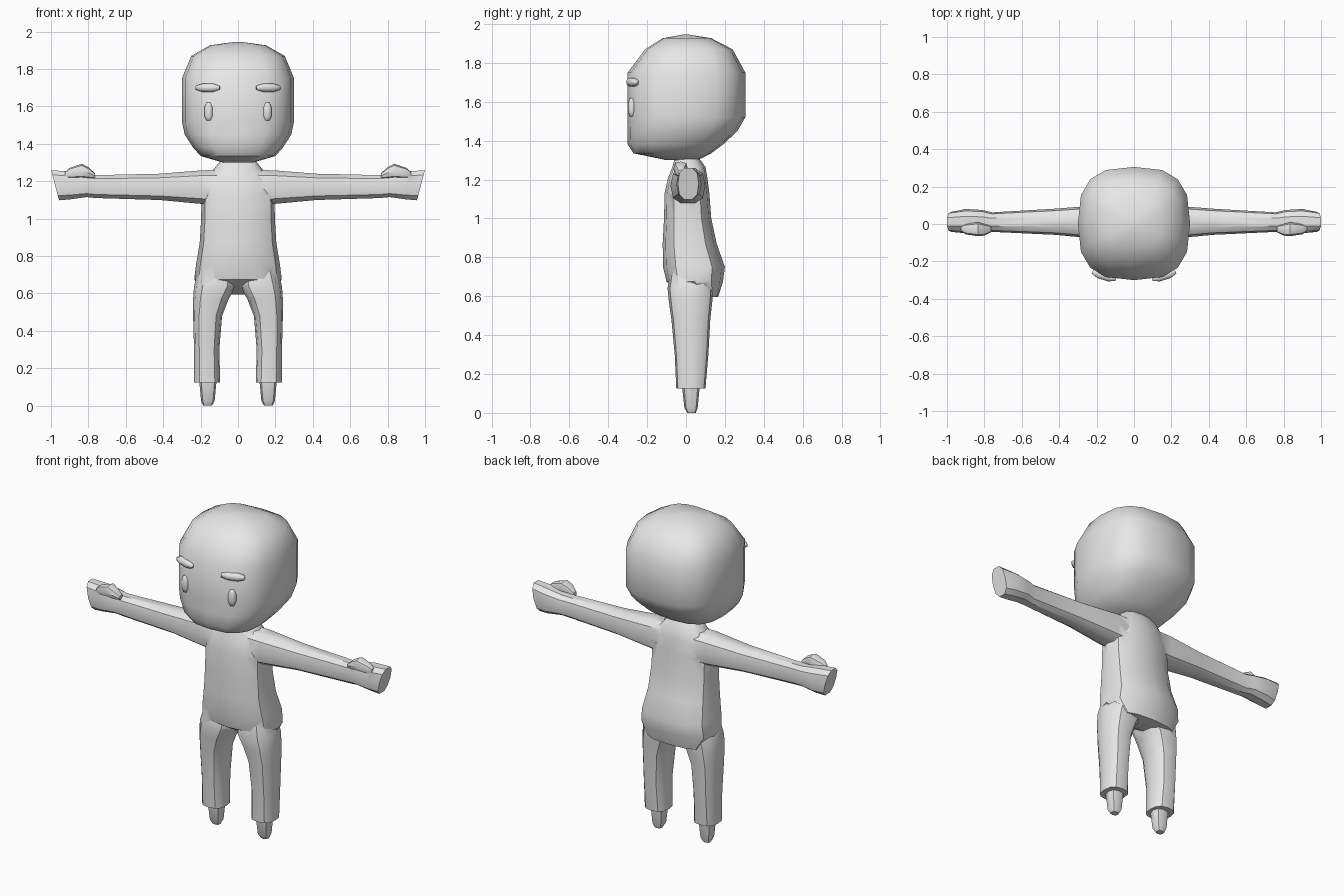
import bpy, bmesh, math

if "Cube" in bpy.data.objects:
    bpy.data.objects.remove(bpy.data.objects["Cube"])

grey = bpy.data.materials.new("plain grey")
grey.diffuse_color = (0.8, 0.8, 0.8, 1)
grey.use_nodes = True
grey.node_tree.nodes["Principled BSDF"].inputs["Base Color"].default_value = grey.diffuse_color


def finish(bm, name, angle=35):
    bmesh.ops.recalc_face_normals(bm, faces=bm.faces)
    me = bpy.data.meshes.new(name)
    bm.to_mesh(me)
    bm.free()
    me.materials.append(grey)
    ob = bpy.data.objects.new(name, me)
    bpy.context.collection.objects.link(ob)
    smooth(ob, angle)
    return ob


def smooth(ob, angle):
    bpy.ops.object.select_all(action='DESELECT')
    ob.select_set(True)
    bpy.context.view_layer.objects.active = ob
    bpy.ops.object.shade_smooth_by_angle(angle=math.radians(angle))


def loft(name, rings, n=12, power=2.6, axis='z', side=1, angle=35):
    """rings: (position, u0, u1, v0, v1[, shear]); u,v = x,y for z lofts, y,z for x lofts"""
    bm = bmesh.new()
    loops = []
    for r in rings:
        p, u0, u1, v0, v1 = r[:5]
        shear = r[5] if len(r) > 5 else 0
        loop = []
        for i in range(n):
            a = 2 * math.pi * i / n
            c, s = math.cos(a), math.sin(a)
            c = math.copysign(abs(c) ** (2 / power), c)
            s = math.copysign(abs(s) ** (2 / power), s)
            u = (u0 + u1) / 2 + c * (u1 - u0) / 2
            v = (v0 + v1) / 2 + s * (v1 - v0) / 2
            co = (u, v, p) if axis == 'z' else (p + shear * s, u, v)
            loop.append(bm.verts.new((co[0] * side, co[1], co[2])))
        loops.append(loop)
    for a, b in zip(loops, loops[1:]):
        for i in range(n):
            j = (i + 1) % n
            bm.faces.new((a[i], a[j], b[j], b[i]))
    bm.faces.new(loops[0])
    bm.faces.new(loops[-1])
    return finish(bm, name, angle)


def pebble(name, loc, size, turn=0):
    """small rounded eight-sided bump on the face"""
    bm = bmesh.new()
    bmesh.ops.create_cube(bm, size=2)
    bmesh.ops.bevel(bm, geom=bm.edges[:], offset=0.55, segments=1, affect='EDGES')
    ob = finish(bm, name, 60)
    ob.scale = size
    ob.location = loc
    ob.rotation_euler = (0, 0, turn)
    return ob


# Head: rounded block with a flat face
loft("head", [(z, -w, w, y0, y1) for z, w, y0, y1 in (
    (1.30, .08, -.10, .06), (1.335, .20, -.27, .13), (1.38, .24, -.30, .19),
    (1.45, .285, -.30, .265), (1.52, .30, -.30, .305), (1.75, .30, -.30, .305),
    (1.87, .25, -.21, .24), (1.927, .15, -.12, .13), (1.945, .02, -.02, .02))],
    n=16, power=2.8, angle=40)

# Torso with neck and overhanging seat
body = loft("body", [(z, -w, w, y0, y1) for z, w, y0, y1 in (
    (.595, .18, .03, .165), (.675, .234, -.10, .19), (.75, .225, -.118, .20),
    (.87, .205, -.12, .158), (1.0, .197, -.113, .13), (1.13, .195, -.11, .12),
    (1.21, .18, -.092, .11), (1.265, .13, -.07, .10), (1.32, .085, -.055, .06))])

parts = []
for side, label in ((1, "left"), (-1, "right")):
    # Leg
    parts.append(loft(label + "_leg", [
        (.125, .095, .235, -.05, .10), (.30, .10, .235, -.058, .115),
        (.48, .085, .24, -.075, .125), (.57, .05, .24, -.088, .135),
        (.64, .01, .235, -.095, .14), (.73, .01, .21, -.08, .13)], side=side))
    # Arm and fist with slanted end
    parts.append(loft(label + "_arm", [
        (.04, -.075, .10, 1.07, 1.265), (.19, -.08, .10, 1.075, 1.262),
        (.42, -.058, .082, 1.097, 1.243), (.76, -.042, .062, 1.108, 1.235),
        (.81, -.05, .075, 1.113, 1.24), (.90, -.05, .08, 1.10, 1.255),
        (.978, -.042, .065, 1.095, 1.262, .022)],
        n=10, axis='x', side=side))
    # Thumb
    parts.append(loft(label + "_thumb", [
        (.765, -.045, -.01, 1.215, 1.243), (.80, -.062, 0, 1.215, 1.275),
        (.835, -.065, .01, 1.218, 1.293), (.90, -.055, .0, 1.215, 1.272),
        (.925, -.04, -.01, 1.22, 1.25)], n=8, axis='x', side=side))
    # Foot
    loft(label + "_foot", [
        (0, .14, .185, .008, .05), (.025, .125, .197, -.008, .06),
        (.13, .115, .207, -.02, .07)], n=8, side=side)
    # Eye and eyebrow
    pebble(label + "_eye", (side * .157, -.279, 1.572), (.022, .019, .048), side * .2)
    pebble(label + "_eyebrow", (side * .16, -.275, 1.70), (.066, .024, .022), side * .3)

# Merge limbs into the torso
for part in parts:
    mod = body.modifiers.new("join", 'BOOLEAN')
    mod.operation = 'UNION'
    mod.solver = 'EXACT'
    mod.object = part
    bpy.context.view_layer.objects.active = body
    bpy.ops.object.modifier_apply(modifier=mod.name)
    bpy.data.objects.remove(part)
smooth(body, 40)
